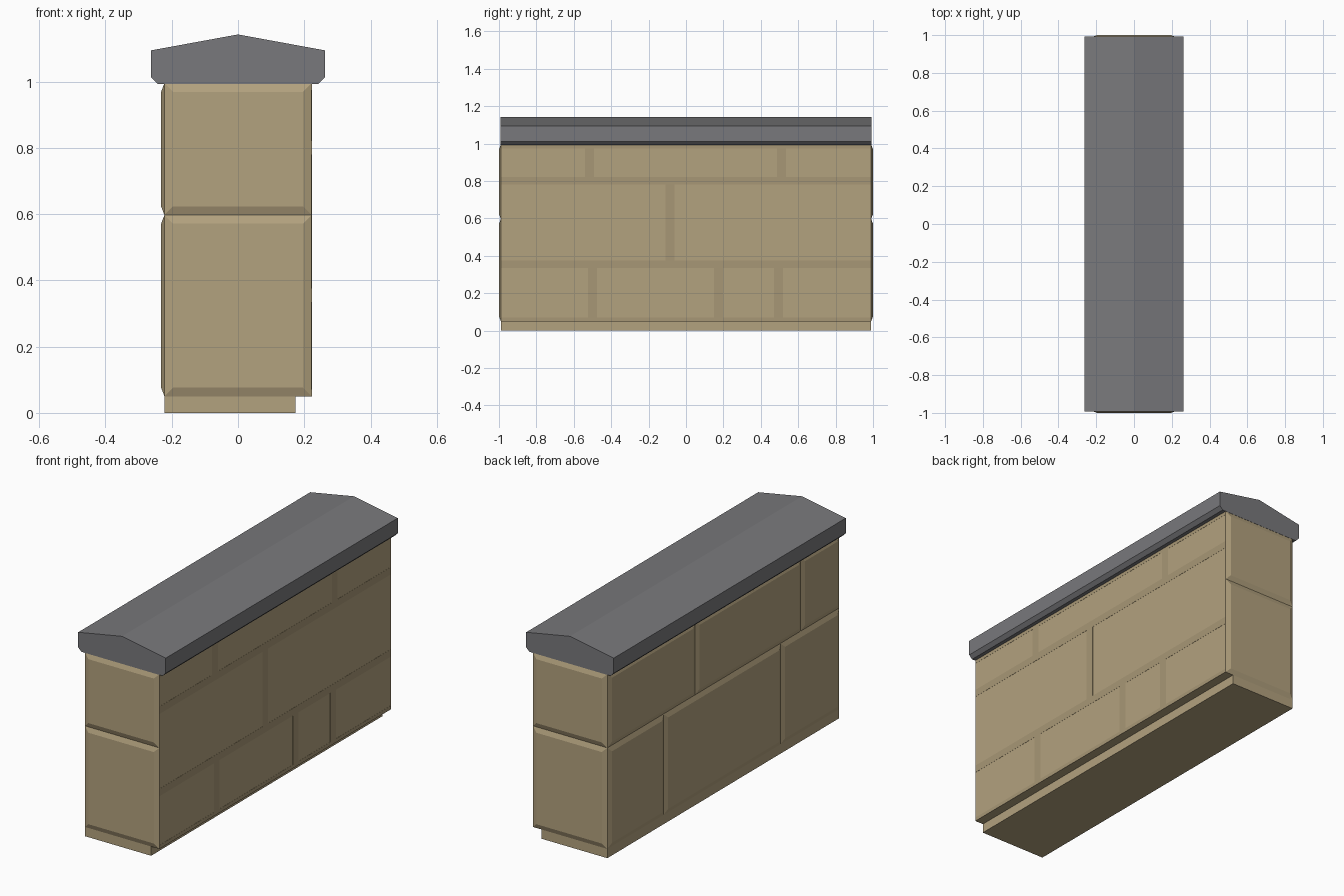
import bpy, bmesh

if "Cube" in bpy.data.objects:
    bpy.data.objects.remove(bpy.data.objects["Cube"])


def material(name, rgb):
    m = bpy.data.materials.new(name)
    m.diffuse_color = (*rgb, 1)
    m.use_nodes = True
    m.node_tree.nodes["Principled BSDF"].inputs["Base Color"].default_value = m.diffuse_color
    return m


STONE = material("sandstone", (0.45, 0.36, 0.21))
MORTAR = material("mortar", (0.39, 0.31, 0.18))
SLATE = material("slate", (0.19, 0.19, 0.20))


def make(name, verts, faces, mat):
    bm = bmesh.new()
    vs = [bm.verts.new(v) for v in verts]
    for f in faces:
        bm.faces.new([vs[i] for i in f])
    me = bpy.data.meshes.new(name)
    bm.to_mesh(me)
    bm.free()
    me.materials.append(mat)
    ob = bpy.data.objects.new(name, me)
    bpy.context.collection.objects.link(ob)
    return ob


def prism(name, profile, y0, y1, mat):
    """Extrude a counter-clockwise (x, z) profile along y."""
    n = len(profile)
    verts = [(x, y, z) for y in (y0, y1) for x, z in profile]
    faces = [list(range(n)), list(range(2 * n - 1, n - 1, -1))]
    faces += [(i, i + n, (i + 1) % n + n, (i + 1) % n) for i in range(n)]
    return make(name, verts, faces, mat)


def box(name, x0, x1, y0, y1, z0, z1, mat):
    return prism(name, [(x0, z0), (x1, z0), (x1, z1), (x0, z1)], y0, y1, mat)


def block_face(name, place, u0, u1, z0, z1, depth, inset=0.026):
    """Bevelled block face; place(u, z, d) maps to the wall side."""
    verts = []
    for i, d in ((0, 0), (inset, depth)):
        verts += [place(u, z, d) for u, z in (
            (u0 + i, z0 + i), (u1 - i, z0 + i), (u1 - i, z1 - i), (u0 + i, z1 - i))]
    faces = [(4, 5, 6, 7)] + [(i, (i + 1) % 4, (i + 1) % 4 + 4, i + 4) for i in range(4)]
    return make(name, verts, faces, STONE)


XL, XR, Y = -0.222, 0.222, 0.99
Z0, ZM, Z1 = 0.05, 0.597, 0.995

# Plinth and wall core
box("plinth", XL, 0.173, -Y, Y, 0, Z0, STONE)
box("wall_core", XL, XR, -Y, Y, Z0, Z1, STONE)

# Bevelled blocks on the two ends
for row, (a, b) in {"lower": (Z0, ZM), "upper": (ZM, Z1)}.items():
    block_face(f"front_end_block_{row}", lambda u, z, d: (u, -Y - d, z), XL, XR, a, b, 0.01)
    block_face(f"back_end_block_{row}", lambda u, z, d: (-u, Y + d, z), XL, XR, a, b, 0.01)

# Bevelled blocks on the left side, staggered joints
for row, a, b, joints in (("lower", Z0, ZM, (-Y, -0.49, 0.51, Y)),
                          ("upper", ZM, Z1, (-Y, -0.66, 0.24, Y))):
    for i in range(3):
        block_face(f"left_block_{row}_{i + 1}", lambda u, z, d: (XL - d, -u, z),
                   -joints[i + 1], -joints[i], a, b, 0.01)

# Flush mortar bands on the right side
bands = [(-Y, Y, 0.05, 0.07), (-Y, Y, 0.335, 0.375), (-Y, Y, 0.78, 0.82), (-Y, Y, 0.975, Z1)]
for z0, z1, centres in ((0.07, 0.335, (-0.5, 0.175, 0.495)),
                        (0.375, 0.78, (-0.085,)),
                        (0.82, 0.975, (-0.515, 0.51))):
    bands += [(c - 0.024, c + 0.024, z0, z1) for c in centres]
for i, (y0, y1, z0, z1) in enumerate(bands):
    box(f"mortar_band_{i + 1}", 0.218, XR + 0.0008, y0, y1, z0, z1, MORTAR)

# Pitched coping stone with chamfered underside
half = [(0.243, 0.993), (0.262, 1.012), (0.262, 1.094)]
prism("coping", half + [(0, 1.142)] + [(-x, z) for x, z in reversed(half)], -0.992, 0.992, SLATE)
